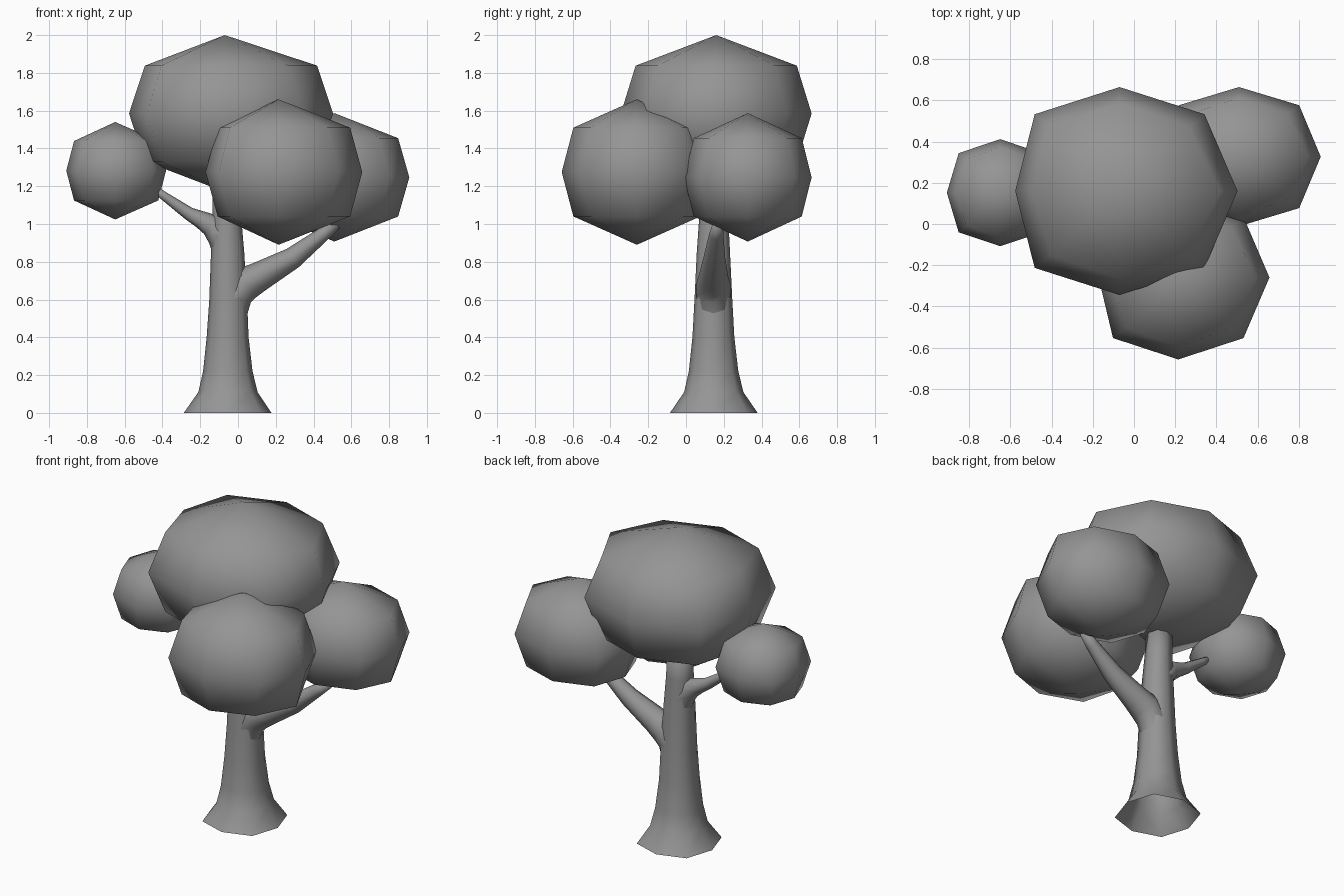
import bpy, bmesh, math
from mathutils import Vector

if "Cube" in bpy.data.objects:
    bpy.data.objects.remove(bpy.data.objects["Cube"])

# Dark grey for the whole tree
grey = bpy.data.materials.new("dark_grey")
grey.diffuse_color = (0.3, 0.3, 0.3, 1)
grey.use_nodes = True
grey.node_tree.nodes["Principled BSDF"].inputs["Base Color"].default_value = grey.diffuse_color


def finish(bm, name):
    bmesh.ops.recalc_face_normals(bm, faces=bm.faces[:])
    me = bpy.data.meshes.new(name)
    bm.to_mesh(me)
    bm.free()
    me.materials.append(grey)
    for p in me.polygons:
        p.use_smooth = True
    ob = bpy.data.objects.new(name, me)
    bpy.context.collection.objects.link(ob)
    return ob


def bridge(bm, a, b):
    n = len(a)
    for i in range(n):
        j = (i + 1) % n
        bm.faces.new((a[i], a[j], b[j], b[i]))


def fan(bm, ring, tip):
    for i in range(len(ring)):
        bm.faces.new((ring[i], ring[(i + 1) % len(ring)], tip))


def foliage(name, center, radius, shift):
    """Eight-sided leaf ball; its left and right corners are shifted along x."""
    bm = bmesh.new()
    c, r = Vector(center), radius

    def ring(z, axis_r, diag_x, diag_y):
        out = []
        for i in range(8):
            a = i * math.pi / 4
            kx, ky = (diag_x, diag_y) if i % 2 else (axis_r, axis_r)
            dx = shift if i % 4 == 0 else 0
            out.append(bm.verts.new((c.x + dx + r[0] * kx * math.cos(a),
                                     c.y + r[1] * ky * math.sin(a), c.z + r[2] * z)))
        return out

    rings = [ring(-0.61, 0.845, 0.88, 0.87), ring(0, 1, 1.08, 1.045),
             ring(0.61, 0.845, 0.88, 0.87)]
    bridge(bm, rings[0], rings[1])
    bridge(bm, rings[1], rings[2])
    fan(bm, rings[0], bm.verts.new((c.x, c.y, c.z - r[2])))
    fan(bm, rings[2], bm.verts.new((c.x, c.y, c.z + r[2])))
    return finish(bm, name)


def limb(name, path, sides=8, level=False):
    """Tapered tube along (x, y, z, radius) points, open at the start."""
    bm = bmesh.new()
    pts = [Vector(p[:3]) for p in path]
    prev = None
    for i, p in enumerate(pts):
        t = (pts[min(i + 1, len(pts) - 1)] - pts[max(i - 1, 0)]).normalized()
        if level:
            u, v = Vector((1, 0, 0)), Vector((0, 1, 0))
        else:
            u = t.cross(Vector((0, 1, 0))).normalized()
            v = t.cross(u)
        cur = []
        for k in range(sides):
            a = 2 * math.pi * k / sides
            r = path[i][3] * (1.07 if level and k % 2 else 1)
            cur.append(bm.verts.new(p + r * (u * math.cos(a) + v * math.sin(a))))
        if prev:
            bridge(bm, prev, cur)
        prev = cur
    fan(bm, prev, bm.verts.new(pts[-1]))
    return finish(bm, name)


# Trunk with flared, open base
limb("trunk", [(-0.055, 0.147, 0, 0.232), (-0.053, 0.147, 0.11, 0.157),
               (-0.054, 0.146, 0.22, 0.131), (-0.055, 0.145, 0.4, 0.111),
               (-0.052, 0.145, 0.6, 0.1), (-0.055, 0.145, 0.85, 0.088),
               (-0.06, 0.147, 1.05, 0.076), (-0.065, 0.15, 1.25, 0.07)], level=True)

# Branches growing out of the trunk
limb("right_branch", [(-0.04, 0.145, 0.5, 0.08), (-0.015, 0.145, 0.62, 0.09),
                      (0.04, 0.145, 0.685, 0.092), (0.11, 0.145, 0.72, 0.079),
                      (0.29, 0.15, 0.82, 0.058), (0.45, 0.16, 0.945, 0.038),
                      (0.52, 0.17, 1.0, 0.028)])
limb("left_branch", [(-0.06, 0.147, 0.84, 0.07), (-0.085, 0.147, 0.93, 0.075),
                     (-0.14, 0.147, 0.995, 0.062), (-0.2, 0.147, 1.025, 0.046),
                     (-0.26, 0.148, 1.055, 0.035), (-0.38, 0.15, 1.14, 0.024),
                     (-0.45, 0.15, 1.19, 0.018)])

# Leaf balls
foliage("top_foliage", (-0.07, 0.16, 1.585), (0.54, 0.505, 0.415), 0.033)
foliage("front_foliage", (0.215, -0.26, 1.275), (0.415, 0.398, 0.385), 0.028)
foliage("right_foliage", (0.51, 0.327, 1.247), (0.383, 0.338, 0.34), 0.014)
foliage("left_foliage", (-0.65, 0.152, 1.282), (0.264, 0.26, 0.258), 0.005)
